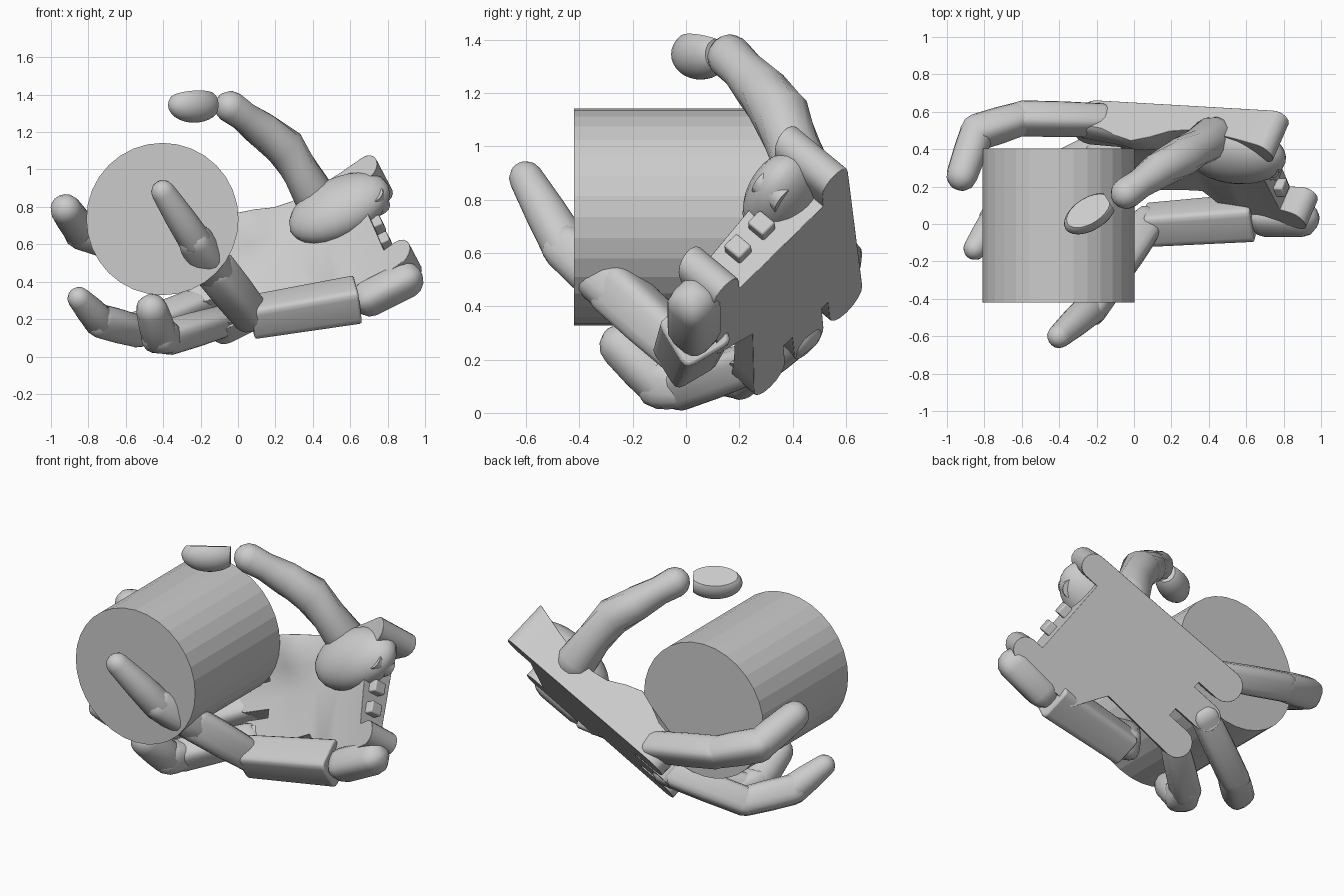
import bpy, bmesh
from math import sin, cos, pi, exp, radians
from mathutils import Vector, Matrix

old = bpy.data.objects.get("Cube")
if old:
    bpy.data.objects.remove(old)

grey = bpy.data.materials.new("light_grey")
grey.use_nodes = True
tone = (0.6, 0.6, 0.6, 1)
grey.diffuse_color = tone
grey.node_tree.nodes["Principled BSDF"].inputs["Base Color"].default_value = tone

# Palm frame: origin at the ring knuckle, axes to fingers, index side, palm side
NORMAL = Vector((-0.319, -0.731, 0.606)).normalized()
ALONG = Vector((-0.904, 0.039, -0.428)).normalized()
ACROSS = ALONG.cross(NORMAL).normalized() * -1
ACROSS = NORMAL.cross(ALONG) * -1
ALONG = NORMAL.cross(ACROSS)
PALM = Matrix((ALONG, ACROSS, NORMAL)).transposed().to_4x4()
PALM.translation = Vector((-0.05, 0.3, 0.12))


def finish(name, bm, matrix=None, angle=35, bevel=0):
    if matrix:
        bm.transform(matrix)
    bmesh.ops.recalc_face_normals(bm, faces=bm.faces)
    mesh = bpy.data.meshes.new(name)
    bm.to_mesh(mesh)
    bm.free()
    ob = bpy.data.objects.new(name, mesh)
    bpy.context.collection.objects.link(ob)
    mesh.materials.append(grey)
    if bevel:
        mod = ob.modifiers.new("soft_edges", 'BEVEL')
        mod.width, mod.segments, mod.limit_method = bevel, 2, 'ANGLE'
        mod.angle_limit = radians(50)
    bpy.ops.object.select_all(action='DESELECT')
    ob.select_set(True)
    bpy.context.view_layer.objects.active = ob
    bpy.ops.object.shade_smooth_by_angle(angle=radians(angle))
    return ob


def loft(name, path, k=1.0, up=NORMAL, sides=16, caps=True, bevel=0):
    """Skin superellipse rings along (point, radius) pairs, with domed ends."""
    pts = [(Vector(p), r) for p, r in path]
    if caps:
        first, last = pts[0], pts[-1]
        d0 = (pts[1][0] - first[0]).normalized()
        d1 = (last[0] - pts[-2][0]).normalized()
        steps = [radians(a) for a in (80, 55, 28)]
        head = [(first[0] - d0 * first[1] * sin(a), first[1] * cos(a)) for a in steps]
        tail = [(last[0] + d1 * last[1] * sin(a), last[1] * cos(a)) for a in reversed(steps)]
        pts = head + pts + tail
    bm = bmesh.new()
    rings = []
    for i, (p, r) in enumerate(pts):
        d = (pts[min(i + 1, len(pts) - 1)][0] - pts[max(i - 1, 0)][0]).normalized()
        e1 = (up - d * up.dot(d)).normalized()
        e2 = d.cross(e1)
        ring = []
        for s in range(sides):
            a = 2 * pi * (s + 0.5) / sides
            c, n = cos(a), sin(a)
            c = abs(c) ** k * (1 if c > 0 else -1)
            n = abs(n) ** k * (1 if n > 0 else -1)
            ring.append(bm.verts.new(p + r * (e1 * c + e2 * n)))
        rings.append(ring)
    for a, b in zip(rings, rings[1:]):
        for s in range(sides):
            t = (s + 1) % sides
            bm.faces.new((a[s], a[t], b[t], b[s]))
    bm.faces.new(rings[0])
    bm.faces.new(rings[-1])
    return finish(name, bm, bevel=bevel)


def finger(name, joints, radii):
    """Boxy first segment, short middle segment, rounded fingertip."""
    j = [Vector(p) for p in joints]
    for i, part in enumerate(("lower", "middle", "tip")):
        a, b = j[i], j[i + 1]
        mid = a.lerp(b, 0.5)
        loft(f"{name}_{part}", [(a, radii[i]), (mid, (radii[i] + radii[i + 1]) / 2 * 1.03),
                                (b, radii[i + 1])], (0.55, 0.7, 0.95)[i])


def barrel(name, centre, radius, length, axis, sides=24, angle=30):
    bm = bmesh.new()
    bmesh.ops.create_cone(bm, cap_ends=True, segments=sides, radius1=radius,
                          radius2=radius, depth=length)
    m = Vector(axis).to_track_quat('Z', 'Y').to_matrix().to_4x4()
    m.translation = centre
    return finish(name, bm, m, angle)


def arc(u, v, r, start, end, n=8):
    return [(u + r * cos(radians(start + (end - start) * i / n)),
             v + r * sin(radians(start + (end - start) * i / n))) for i in range(n + 1)]


def palm_slab(name, outline, bottom, height, bevel):
    """Extrude a palm-frame outline; the palm side follows height(u, v)."""
    bm = bmesh.new()
    low = [bm.verts.new((u, v, bottom)) for u, v in outline]
    high = [bm.verts.new((u, v, bottom + 0.1)) for u, v in outline]
    bm.faces.new(low)
    bm.faces.new(high)
    for i in range(len(low)):
        t = (i + 1) % len(low)
        bm.faces.new((low[i], low[t], high[t], high[i]))
    cuts = [((-0.1 * s, 0, 0), (1, 0, 0)) for s in range(1, 10)]
    cuts += [((0, 0.22 + 0.07 * s, 0), (0, 1, 0)) for s in range(5)]
    for point, normal in cuts:
        bmesh.ops.bisect_plane(bm, geom=bm.verts[:] + bm.edges[:] + bm.faces[:],
                               plane_co=point, plane_no=normal)
    for v in bm.verts:
        if v.co.z > bottom + 0.05:
            v.co.z = height(v.co.x, v.co.y)
    finish(name, bm, PALM, bevel=bevel)


def palm_height(u, v):
    """Shallow dish, rising to a ridge beside the index knuckle."""
    base = 0.15 + 0.2 * (u + 0.45) ** 2 - 0.05 * (u + 0.45) - 0.1 * (0.45 - v)
    rise = min(max((v - 0.2) / 0.24, 0), 1)
    return base + 0.12 * rise * rise * exp(-((u + 0.3) / 0.17) ** 2)


# Held cylinder
barrel("held_cylinder", Vector((-0.404, -0.008, 0.735)), 0.407, 0.825, (0, 1, 0), 32, 5)

# Palm plate: knuckle lobes at one end, two narrow wrist lugs at the other
outline = arc(0, 0.44, 0.09, 90, -90)
outline += [(-0.14, 0.35), (-0.14, 0.315)] + arc(0.03, 0.235, 0.08, 90, -90)
outline += [(-0.14, 0.155), (-0.14, 0.105)] + arc(0, 0.02, 0.085, 90, -90)
outline += [(-0.48, -0.045), (-0.6, -0.23)]
outline += arc(-1.02, -0.16, 0.07, 270, 90) + [(-0.95, -0.09), (-0.95, 0.37)]
outline += arc(-1.04, 0.44, 0.07, 270, 90)
palm_slab("palm_plate", outline, 0, palm_height, 0.018)

# Thumb side wrist lug, raised above the slot in the wrist
lug = arc(-1.02, 0.27, 0.055, 270, 90) + [(-0.8, 0.325), (-0.8, 0.215)]
palm_slab("inner_wrist_lug", lug, 0.1, lambda u, v: 0.22, 0.015)

# Thumb mount swelling out of the palm
bm = bmesh.new()
bmesh.ops.create_uvsphere(bm, u_segments=24, v_segments=14, radius=1)
bm.transform(Matrix.Translation((-0.82, 0.33, 0.165)) @ Matrix.Diagonal((0.29, 0.185, 0.135, 1)))
finish("thumb_mount", bm, PALM)

# Wrist clips between the lugs
for i, v in enumerate((0.02, 0.15)):
    bm = bmesh.new()
    bmesh.ops.create_cube(bm, size=1)
    bm.transform(Matrix.Translation((-0.95, v, 0.11)) @ Matrix.Diagonal((0.1, 0.07, 0.08, 1)))
    finish(f"wrist_clip_{i + 1}", bm, PALM, bevel=0.008)

# Little finger side block and its wrist knob
loft("little_finger_block", [((0.64, 0.035, 0.305), 0.105), ((0.07, -0.005, 0.21), 0.095)],
     0.3, Vector((0, -0.5, 0.85)), caps=False, bevel=0.012)
loft("wrist_knob", [((0.7, 0.03, 0.31), 0.09), ((0.9, 0.03, 0.41), 0.09)], 0.7)

# Fingers
finger("index_finger", [(-0.17, 0.555, 0.505), (-0.6, 0.565, 0.59), (-0.84, 0.49, 0.67),
                        (-0.92, 0.26, 0.785)], [0.078, 0.083, 0.09, 0.083])
finger("middle_finger", [(-0.16, 0.42, 0.3), (-0.55, 0.21, 0.14), (-0.74, 0.02, 0.19),
                         (-0.85, -0.13, 0.31)], [0.078, 0.082, 0.085, 0.062])
finger("ring_finger", [(-0.09, 0.24, 0.185), (-0.38, -0.01, 0.1), (-0.42, -0.09, 0.11),
                       (-0.46, -0.24, 0.25)], [0.075, 0.083, 0.095, 0.085])
finger("little_finger", [(0.07, 0, 0.22), (-0.12, -0.26, 0.46), (-0.23, -0.45, 0.62),
                         (-0.4, -0.6, 0.88)], [0.09, 0.1, 0.088, 0.064])

# Knuckle hinge pins
for name, centre in (("index", (-0.15, 0.55, 0.51)), ("middle", (-0.14, 0.41, 0.31)),
                     ("ring", (-0.06, 0.24, 0.19))):
    barrel(f"{name}_knuckle_pin", Vector(centre), 0.05, 0.12, ACROSS)

# Thumb, swelling at the joints
loft("thumb", [((0.42, 0.46, 0.84), 0.115), ((0.34, 0.41, 0.98), 0.1),
               ((0.25, 0.355, 1.12), 0.108), ((0.13, 0.285, 1.21), 0.097),
               ((0.03, 0.215, 1.285), 0.08), ((-0.04, 0.165, 1.335), 0.085)], 0.95, sides=14)

# Thumb tip pad, cut flat on its upper face and at the joint end
bm = bmesh.new()
bmesh.ops.create_uvsphere(bm, u_segments=24, v_segments=16, radius=1)
bm.transform(Matrix.Diagonal((0.155, 0.088, 0.095, 1)))
for point, normal in (((0, 0, 0.055), (0, -0.4, 0.9)), ((-0.12, 0, 0), (-1, 0, 0))):
    cut = bmesh.ops.bisect_plane(bm, geom=bm.verts[:] + bm.edges[:] + bm.faces[:],
                                 plane_co=point, plane_no=normal, clear_outer=True)
    edges = [e for e in cut["geom_cut"] if isinstance(e, bmesh.types.BMEdge)]
    bmesh.ops.edgeloop_fill(bm, edges=edges)
tip = Matrix.Translation((-0.235, 0.055, 1.345)) @ Matrix.Rotation(radians(212), 4, 'Z')
finish("thumb_tip", bm, tip)
